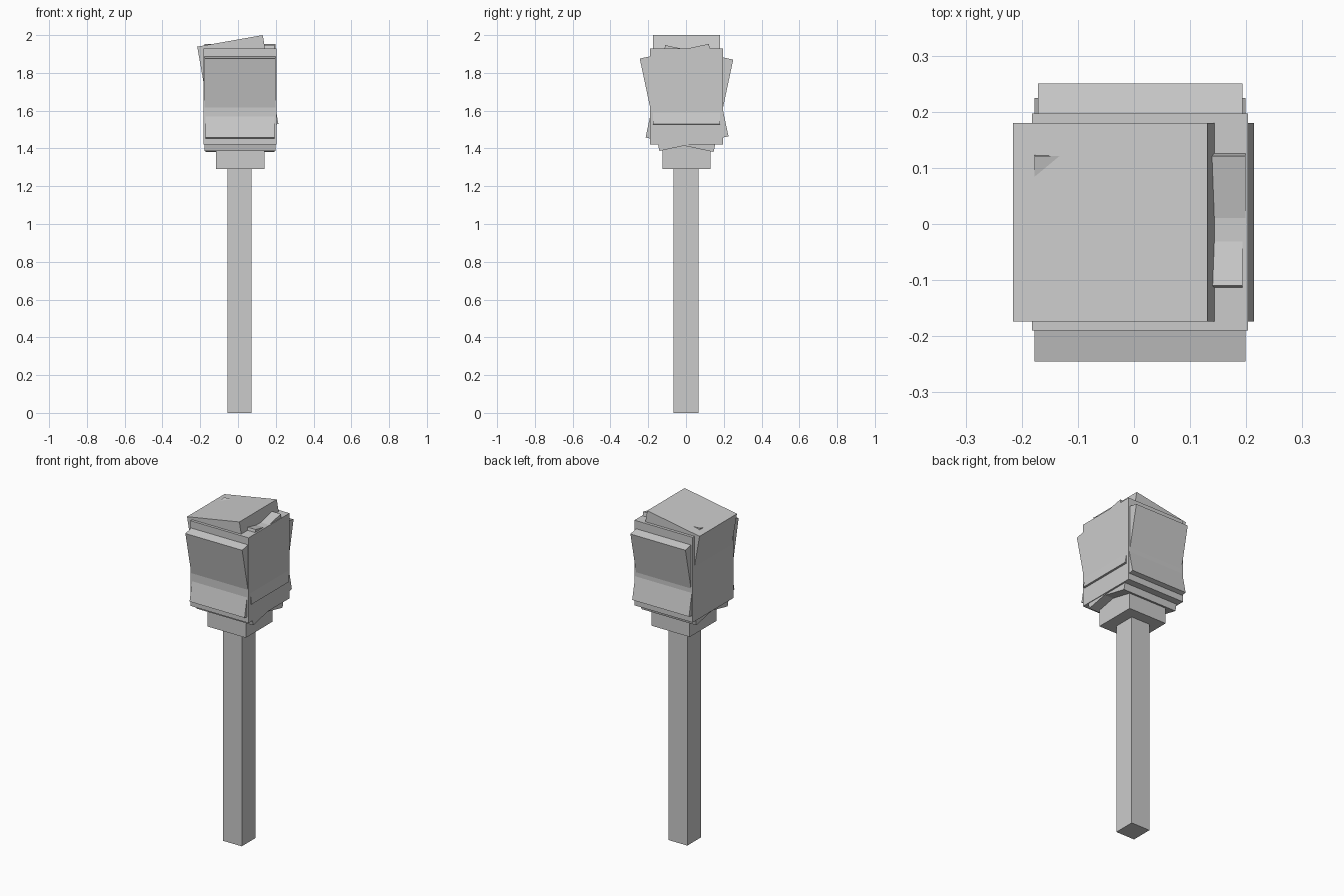
import bpy
from math import radians

default = bpy.data.objects.get("Cube")
if default:
    bpy.data.objects.remove(default, do_unlink=True)

# Single flat grey
grey = bpy.data.materials.new("plain grey")
grey.use_nodes = True
colour = (0.6, 0.6, 0.6, 1)
grey.diffuse_color = colour
grey.node_tree.nodes["Principled BSDF"].inputs["Base Color"].default_value = colour


def block(name, centre, size, tilt=(0, 0, 0)):
    """Add a box of the given size, tilted by degrees about its centre."""
    bpy.ops.mesh.primitive_cube_add(size=1, location=centre,
                                    rotation=[radians(a) for a in tilt])
    obj = bpy.context.object
    obj.name = name
    obj.scale = size
    bpy.ops.object.transform_apply(location=False, rotation=False, scale=True)
    obj.data.materials.append(grey)
    return obj


# Shaft and collar
block("handle", (0.008, 0, 0.66), (0.125, 0.13, 1.32))
block("collar", (0.012, 0.002, 1.37), (0.255, 0.255, 0.16))

# Upright head with three tilted blocks pushed through it
block("head_core", (0.0105, 0.0035, 1.675), (0.385, 0.387, 0.51))
block("head_forward_tilt", (0.011, -0.01, 1.67), (0.376, 0.374, 0.50), (12, 0, 0))
block("head_backward_tilt", (0.011, 0.018, 1.664), (0.364, 0.368, 0.50), (-12, 0, 0))
block("head_side_tilt", (-0.001, 0.003, 1.734), (0.352, 0.354, 0.478), (0, -10, 0))
